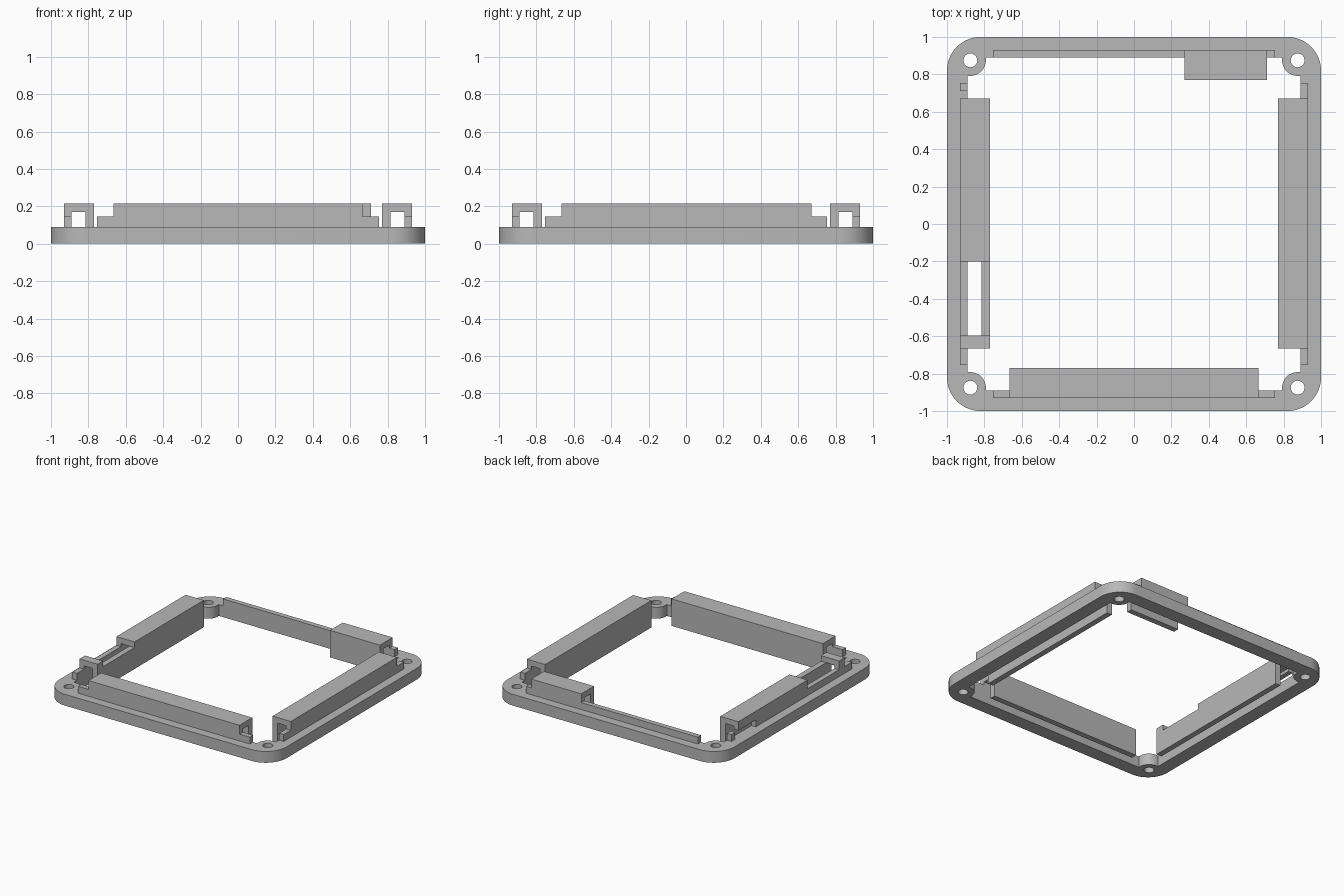
import bpy, bmesh
from math import cos, sin, pi, radians
from mathutils import Matrix

cube = bpy.data.objects.get("Cube")
if cube:
    bpy.data.objects.remove(cube)

grey = bpy.data.materials.new("plain grey")
grey.use_nodes = True
COLOUR = (0.48, 0.48, 0.48, 1)
grey.diffuse_color = COLOUR
grey.node_tree.nodes["Principled BSDF"].inputs["Base Color"].default_value = COLOUR

BASE, LIP, CAP = 0.09, 0.145, 0.215   # top heights
HOLE_AT = 0.875
FRONT, RIGHT, BACK, LEFT = 0, pi / 2, pi, -pi / 2   # turns about z


def finish(bm, name):
    bmesh.ops.recalc_face_normals(bm, faces=bm.faces)
    mesh = bpy.data.meshes.new(name)
    bm.to_mesh(mesh)
    bm.free()
    mesh.materials.append(grey)
    obj = bpy.data.objects.new(name, mesh)
    bpy.context.collection.objects.link(obj)
    return obj


def rail(name, profile, start, end, turn):
    """Extrude a (distance from centre, height) profile along one side."""
    bm = bmesh.new()
    face = bm.faces.new([bm.verts.new((start, -d, z)) for d, z in profile])
    out = bmesh.ops.extrude_face_region(bm, geom=[face])
    moved = [v for v in out["geom"] if isinstance(v, bmesh.types.BMVert)]
    bmesh.ops.translate(bm, verts=moved, vec=(end - start, 0, 0))
    bm.transform(Matrix.Rotation(turn, 4, "Z"))
    return finish(bm, name)


def arc(cx, cy, r, a0, a1, n):
    return [(cx + r * cos(a0 + (a1 - a0) * i / n),
             cy + r * sin(a0 + (a1 - a0) * i / n)) for i in range(n + 1)]


def four_corners(points):
    """Repeat a corner outline around the centre."""
    loop = []
    for c, s in ((1, 0), (0, 1), (-1, 0), (0, -1)):
        loop += [(x * c - y * s, x * s + y * c) for x, y in points]
    return loop


# Base frame: rounded outline, opening with corner bosses, screw holes
outer = four_corners(arc(0.82, 0.82, 0.18, 0, pi / 2, 16))
boss = arc(HOLE_AT, HOLE_AT, 0.083, 1.5 * pi, pi, 12)
inner = four_corners([(0.89, 0.792)] + boss + [(0.792, 0.89)])
loops = [outer, inner]
for sx in (-1, 1):
    for sy in (-1, 1):
        loops.append(arc(sx * HOLE_AT, sy * HOLE_AT, 0.037, 0, 2 * pi, 24)[:-1])

curve = bpy.data.curves.new("frame_outline", "CURVE")
curve.dimensions = "2D"
curve.fill_mode = "BOTH"
curve.extrude = BASE / 2
for points in loops:
    spline = curve.splines.new("POLY")
    spline.points.add(len(points) - 1)
    for p, (x, y) in zip(spline.points, points):
        p.co = (x, y, 0, 1)
    spline.use_cyclic_u = True
outline = bpy.data.objects.new("frame_outline", curve)
bpy.context.collection.objects.link(outline)
bpy.context.view_layer.update()
flat = outline.evaluated_get(bpy.context.evaluated_depsgraph_get()).to_mesh()
bm = bmesh.new()
bm.from_mesh(flat)
bpy.data.objects.remove(outline)
bmesh.ops.remove_doubles(bm, verts=bm.verts, dist=0.0001)
bmesh.ops.translate(bm, verts=bm.verts, vec=(0, 0, BASE / 2))
frame = finish(bm, "base_frame")
bpy.context.view_layer.objects.active = frame
frame.select_set(True)
bpy.ops.object.shade_smooth_by_angle(angle=radians(30))

# Side profiles
lip = [(0.89, BASE), (0.93, BASE), (0.93, LIP), (0.89, LIP)]
channel = [(0.93, LIP), (0.93, CAP), (0.77, CAP), (0.77, 0),
           (0.815, 0), (0.815, 0.17), (0.89, 0.17), (0.89, LIP)]
low_wall = [(0.77, 0), (0.815, 0), (0.815, 0.17), (0.77, 0.17)]

# Raised lips; the left-hand one has a slot near the back
for name, turn in (("front_lip", FRONT), ("right_lip", RIGHT), ("back_lip", BACK)):
    rail(name, lip, -0.755, 0.755, turn)
rail("slotted_lip_end", lip, -0.755, -0.71, LEFT)
rail("slotted_lip", lip, -0.45, 0.755, LEFT)

# Channels with hanging inner walls
rail("front_channel", channel, -0.665, 0.665, FRONT)
rail("right_channel", channel, -0.665, 0.67, RIGHT)
rail("back_channel", channel, -0.71, -0.27, BACK)
rail("window_channel_long", channel, -0.67, 0.2, LEFT)
rail("window_channel_short", channel, 0.595, 0.665, LEFT)
rail("window_wall", low_wall, 0.2, 0.595, LEFT)
